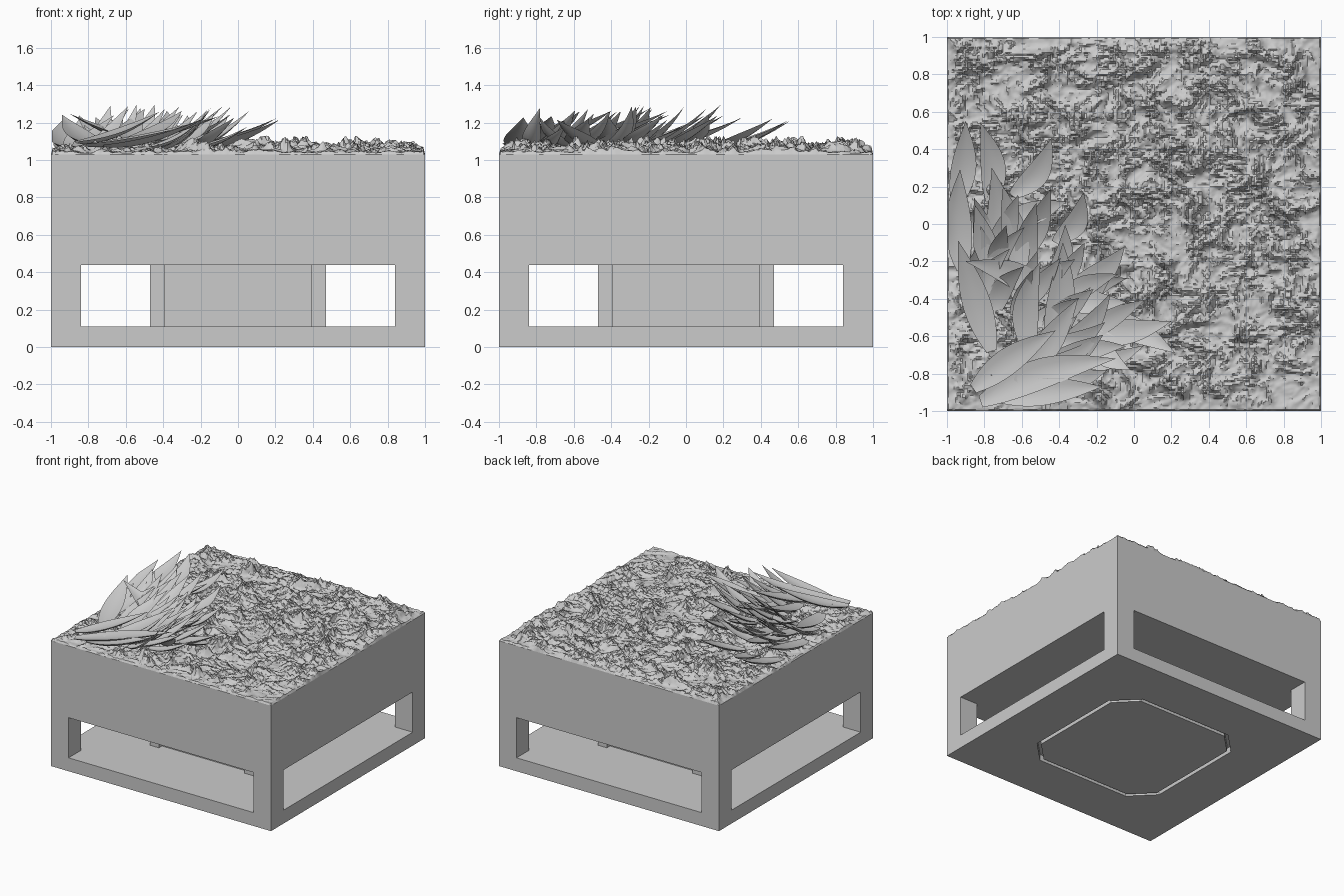
import bpy, bmesh, math, random
from mathutils import Vector, noise

random.seed(7)
if "Cube" in bpy.data.objects:
    bpy.data.objects.remove(bpy.data.objects["Cube"], do_unlink=True)

stone = bpy.data.materials.new("stone grey")
stone.use_nodes = True
GREY = (0.6, 0.6, 0.6, 1)
stone.diffuse_color = GREY
stone.node_tree.nodes["Principled BSDF"].inputs["Base Color"].default_value = GREY

TOP = 1.03                # top of the solid body
LOW, HIGH = 0.11, 0.44    # bottom and top of the openings


def finish(bm, name, smooth_angle=None):
    bmesh.ops.recalc_face_normals(bm, faces=bm.faces)
    mesh = bpy.data.meshes.new(name)
    bm.to_mesh(mesh)
    bm.free()
    obj = bpy.data.objects.new(name, mesh)
    bpy.context.collection.objects.link(obj)
    mesh.materials.append(stone)
    if smooth_angle:
        bpy.ops.object.select_all(action='DESELECT')
        obj.select_set(True)
        bpy.context.view_layer.objects.active = obj
        bpy.ops.object.shade_smooth_by_angle(angle=math.radians(smooth_angle))
    return obj


def box(name, sx, sy, z0, z1, x=0, y=0):
    bm = bmesh.new()
    bmesh.ops.create_cube(bm, size=1)
    for v in bm.verts:
        v.co = (x + v.co.x * sx, y + v.co.y * sy, z0 if v.co.z < 0 else z1)
    return finish(bm, name)


def cut(obj, cutter):
    mod = obj.modifiers.new("cut", 'BOOLEAN')
    mod.operation, mod.solver, mod.object = 'DIFFERENCE', 'EXACT', cutter
    bpy.context.view_layer.objects.active = obj
    bpy.ops.object.modifier_apply(modifier=mod.name)
    bpy.data.objects.remove(cutter, do_unlink=True)


def octagon(r, c):
    """Square of half-width r whose corners are cut back to c."""
    return [(r, -c), (r, c), (c, r), (-c, r), (-r, c), (-r, -c), (-c, -r), (c, -r)]


# Body: solid block with crossing openings, leaving four corner posts
body = box("body", 2, 2, 0, TOP)
cut(body, box("tunnel_front", 1.68, 2.2, LOW, HIGH))
cut(body, box("tunnel_side", 2.2, 1.68, LOW, HIGH))

# Shallow octagonal groove in the underside
bm = bmesh.new()
rings = [[bm.verts.new((x, y, z)) for x, y in octagon(r, c)]
         for r, c, z in ((0.6, 0.42, -0.1), (0.6, 0.42, 0.05),
                         (0.57, 0.41, 0.05), (0.57, 0.41, -0.1))]
for a, b in zip(rings, rings[1:] + rings[:1]):
    for i in range(8):
        j = (i + 1) % 8
        bm.faces.new((a[i], a[j], b[j], b[i]))
cut(body, finish(bm, "groove_cutter"))

# Central column: recessed core with a square pillar at each corner
box("central_column", 0.86, 0.86, LOW, HIGH)
for sx in (-1, 1):
    for sy in (-1, 1):
        box("column_pillar", 0.08, 0.08, LOW, HIGH, sx * 0.43, sy * 0.43)


# Rocky ground: displaced grid, low hollows with sharp knobs, flatter at the rim
def ground_height(x, y, edge):
    p = Vector((x * 7, y * 8, 0.3))
    warp = noise.noise_vector(p * 0.8) * 0.7
    rough = noise.fractal(p + warp, 0.6, 2.1, 5)
    knob = min(max(0.5 + 0.5 * rough, 0), 1.1) ** 2
    patch = 0.85 + 0.15 * (x + y) / 2
    rim = 0.35 + 0.65 * min((1 - edge) / 0.08, 1)
    return TOP + min(0.006 + 0.1 * knob * patch * rim, 0.1)


bm = bmesh.new()
bmesh.ops.create_grid(bm, x_segments=220, y_segments=220, size=1)
for v in bm.verts:
    edge = max(abs(v.co.x), abs(v.co.y))
    v.co.z = TOP if edge > 0.999 else ground_height(v.co.x, v.co.y, edge)
finish(bm, "rocky_ground", 35)


# Succulent leaves: pointed, channelled blades that sweep upwards
def add_leaf(bm, base, tip, width, z0, z1, bend):
    base, tip = Vector(base), Vector(tip)
    side = Vector((base.y - tip.y, tip.x - base.x)).normalized()
    steps, rows = 12, []
    for k in range(steps + 1):
        t = k / steps
        centre = base.lerp(tip, t) + side * bend * math.sin(math.pi * t)
        z = z0 + (z1 - z0) * t ** 1.8
        w = width * max(math.sin(math.pi * (0.1 + 0.9 * t) ** 0.9), 0.01)
        row = []
        # across the blade: rim, channel, rim, keel
        for s, lift in ((-1, 0.2), (-0.5, 0.08), (0, 0.02), (0.5, 0.08), (1, 0.2),
                        (0.5, -0.15), (0, -0.28), (-0.5, -0.15)):
            p = centre + side * s * w
            row.append(bm.verts.new((max(p.x, -0.995), max(p.y, -0.995), z + lift * w)))
        rows.append(row)
    for a, b in zip(rows, rows[1:]):
        for i in range(8):
            j = (i + 1) % 8
            bm.faces.new((a[i], a[j], b[j], b[i]))
    bm.faces.new(rows[0])
    bm.faces.new(rows[-1])


# Main leaves: base x, base y, tip x, tip y
LEAVES = [
    (-.95, .1, -.9, .55), (-.76, .1, -.82, .54), (-.92, -.25, -.93, .29),
    (-.76, -.2, -.76, .3), (-.76, -.68, -.94, -.09), (-.76, -.35, -.85, .1),
    (-.65, .15, -.44, .46), (-.71, .0, -.36, .12), (-.42, -.1, -.27, .17),
    (-.6, -.27, -.7, .2), (-.42, -.42, -.9, -.2), (-.32, -.32, -.05, -.12),
    (-.42, -.4, -.04, -.42), (-.25, -.5, .22, -.69), (-.3, -.56, .2, -.52),
    (-.45, -.65, -.38, -.1), (-.86, -.88, -.42, -.57), (-.82, -.95, -.1, -.72),
    (-.72, -.93, -.17, -.87), (-.62, -.85, -.3, -.4), (-.56, -.7, -.5, -.2),
    (-.2, -.58, -.02, -.78),
]
bm = bmesh.new()
for x0, y0, x1, y1 in LEAVES:
    length = math.hypot(x1 - x0, y1 - y0)
    central = max(0, 1 - math.hypot(x1 + 0.5, y1 + 0.3))
    add_leaf(bm, (x0, y0), (x1, y1), 0.045 + 0.05 * length, 1.06 + 0.05 * central,
             1.2 + 0.08 * central, random.uniform(-0.05, 0.05))

# Filler leaves fanning out between the main ones
for i in range(32):
    angle = math.radians(14 + 70 * (i + random.random()) / 32)
    reach = random.uniform(0.4, 0.85)
    out = Vector((math.cos(angle), math.sin(angle)))
    base = Vector((-0.95, -0.95)) + out * reach
    heading = angle + random.uniform(-0.3, 0.4)
    tip = base + Vector((math.cos(heading), math.sin(heading))) * random.uniform(0.28, 0.42)
    add_leaf(bm, base, tip, random.uniform(0.045, 0.065), 1.06,
             random.uniform(1.17, 1.3), random.uniform(-0.05, 0.05))
finish(bm, "succulent_leaves", 40)
